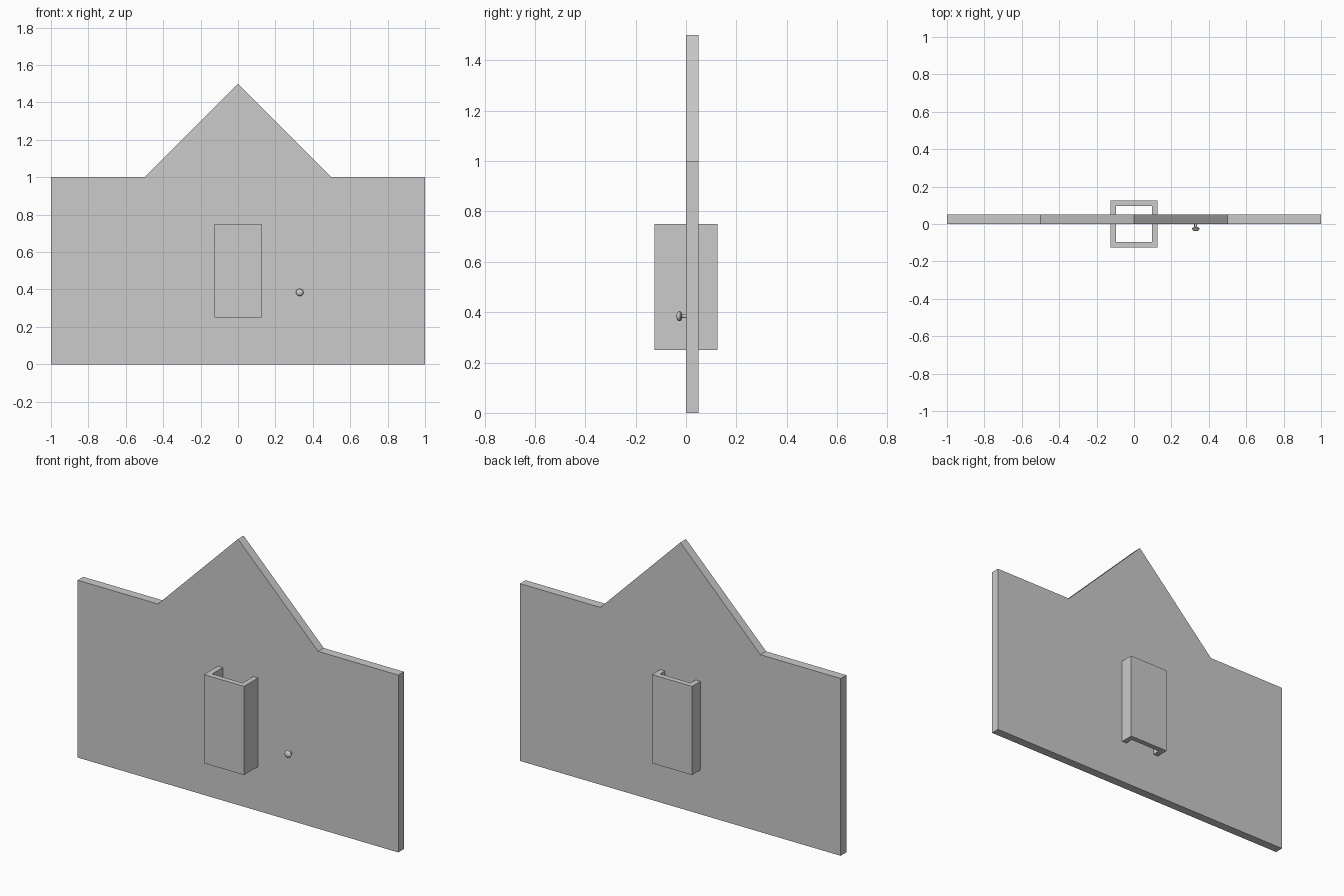
import bpy, bmesh, math

if "Cube" in bpy.data.objects:
    bpy.data.objects.remove(bpy.data.objects["Cube"])


def prism(name, loops, vec):
    """Extrude an outline (one loop) or a hollow ring (two loops) along vec."""
    bm = bmesh.new()
    rings = [[bm.verts.new(p) for p in loop] for loop in loops]
    if len(rings) == 1:
        faces = [bm.faces.new(rings[0])]
    else:
        outer, inner = rings
        n = len(outer)
        faces = [bm.faces.new((outer[i], outer[(i + 1) % n],
                               inner[(i + 1) % n], inner[i])) for i in range(n)]
    ext = bmesh.ops.extrude_face_region(bm, geom=faces, use_keep_orig=True)
    moved = [g for g in ext["geom"] if isinstance(g, bmesh.types.BMVert)]
    bmesh.ops.translate(bm, verts=moved, vec=vec)
    return finish(name, bm)


def finish(name, bm):
    bmesh.ops.recalc_face_normals(bm, faces=bm.faces)
    mesh = bpy.data.meshes.new(name)
    bm.to_mesh(mesh)
    bm.free()
    ob = bpy.data.objects.new(name, mesh)
    bpy.context.collection.objects.link(ob)
    return ob


# Facade slab with gable
half = [(1, 0), (1, 1), (0.5, 1)]
outline = half + [(0, 1.5)] + [(-x, z) for x, z in reversed(half)]
prism("facade_wall", [[(x, 0, z) for x, z in outline]], (0, 0.05, 0))


# Hollow square door casing passing through the wall
def square(r):
    return [(-r, -r, 0.25), (r, -r, 0.25), (r, r, 0.25), (-r, r, 0.25)]


prism("door_casing", [square(0.125), square(0.095)], (0, 0, 0.5))

# Round knob on a thin stem, turned about the y axis
profile = [(0.008, 0.002), (0.008, -0.016), (0.017, -0.019), (0.02, -0.024),
           (0.019, -0.030), (0.014, -0.035), (0.007, -0.0375)]
bm = bmesh.new()
N = 24
rings = [[bm.verts.new((0.33 + r * math.cos(2 * math.pi * i / N), y,
                        0.384 + r * math.sin(2 * math.pi * i / N)))
          for i in range(N)] for r, y in profile]
for a, b in zip(rings, rings[1:]):
    for i in range(N):
        bm.faces.new((a[i], a[(i + 1) % N], b[(i + 1) % N], b[i]))
bm.faces.new(rings[0])
bm.faces.new(rings[-1])
knob = finish("door_knob", bm)
bpy.context.view_layer.objects.active = knob
knob.select_set(True)
bpy.ops.object.shade_smooth_by_angle(angle=math.radians(40))
